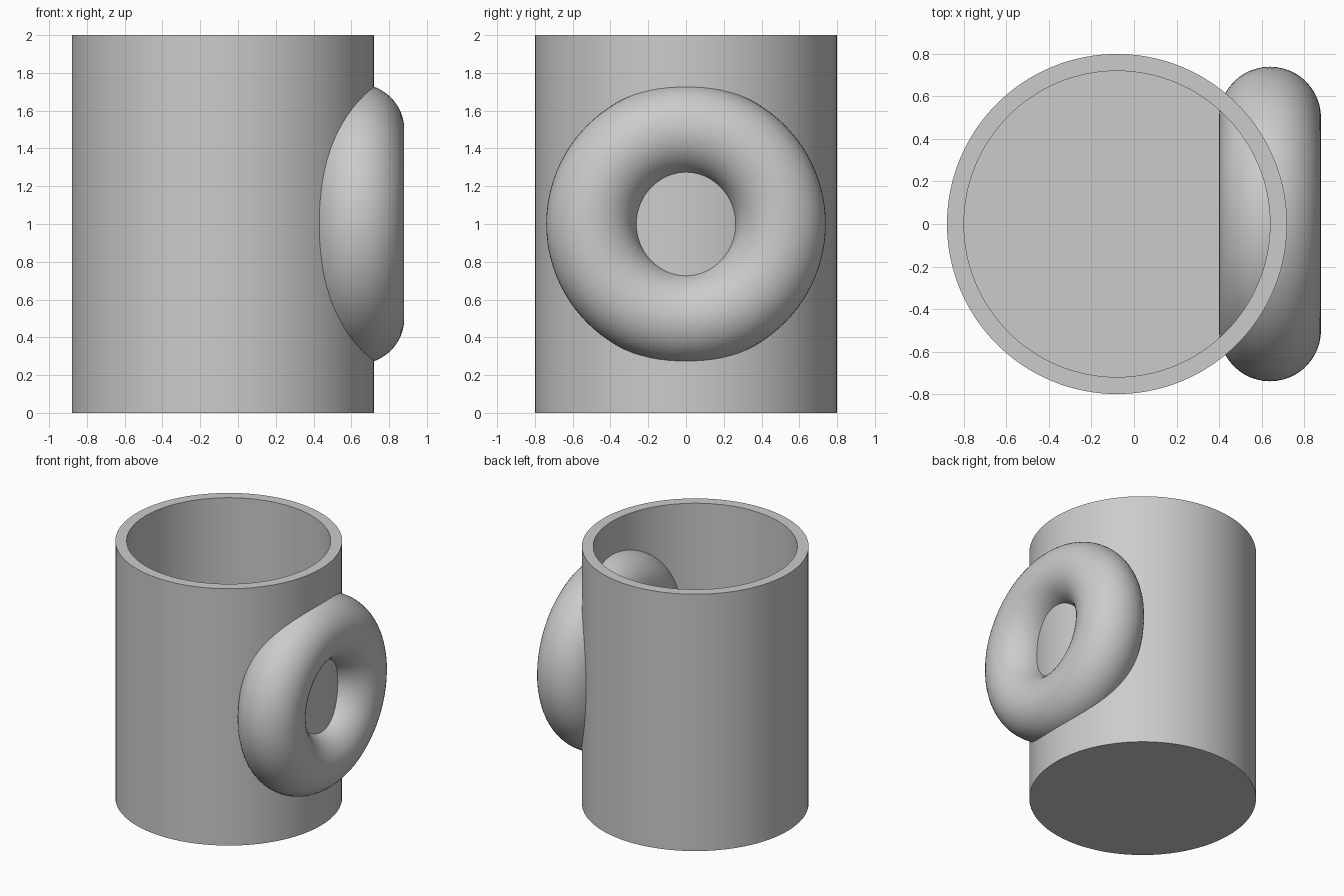
import bpy, bmesh, math
from mathutils import Matrix, Vector

cube = bpy.data.objects.get("Cube")
if cube:
    bpy.data.objects.remove(cube, do_unlink=True)

# Main dimensions
CUP_X, CUP_R, WALL, HEIGHT = -0.08, 0.8, 0.08, 2.0
RING_X, RING_R, TUBE_R = 0.64, 0.5, 0.24

grey = bpy.data.materials.new("plain_grey")
grey.use_nodes = True
COLOUR = (0.6, 0.6, 0.6, 1)
grey.diffuse_color = COLOUR
grey.node_tree.nodes["Principled BSDF"].inputs["Base Color"].default_value = COLOUR


def lathe(name, profile, steps, location, closed=False):
    """Spin an (r, z) profile around the z axis."""
    bm = bmesh.new()
    verts = [bm.verts.new((r, 0, z)) for r, z in profile]
    edges = [bm.edges.new(pair) for pair in zip(verts, verts[1:])]
    if closed:
        edges.append(bm.edges.new((verts[-1], verts[0])))
    bmesh.ops.spin(bm, geom=verts + edges, cent=(0, 0, 0), axis=(0, 0, 1),
                   angle=math.tau, steps=steps, use_merge=True)
    bmesh.ops.remove_doubles(bm, verts=bm.verts, dist=1e-5)
    bmesh.ops.recalc_face_normals(bm, faces=bm.faces)
    mesh = bpy.data.meshes.new(name)
    bm.to_mesh(mesh)
    bm.free()
    mesh.materials.append(grey)
    obj = bpy.data.objects.new(name, mesh)
    obj.location = location
    bpy.context.collection.objects.link(obj)
    bpy.ops.object.select_all(action='DESELECT')
    obj.select_set(True)
    bpy.context.view_layer.objects.active = obj
    bpy.ops.object.shade_smooth_by_angle(angle=math.radians(30))
    return obj


# Cup: hollow cylinder with a closed floor
inner = CUP_R - WALL
lathe("cup_body", [(0, 0), (CUP_R, 0), (CUP_R, HEIGHT), (inner, HEIGHT),
                   (inner, WALL), (0, WALL)], 128, (CUP_X, 0, 0))

# Handle: upright ring set into the right-hand wall, showing inside the cup too
SIDES = 48
tube = [(RING_R + TUBE_R * math.cos(math.tau * i / SIDES),
         TUBE_R * math.sin(math.tau * i / SIDES)) for i in range(SIDES)]
handle = lathe("ring_handle", tube, 96, (RING_X, 0, HEIGHT / 2), closed=True)
handle.data.transform(Matrix.Rotation(math.pi / 2, 4, 'Y'))
